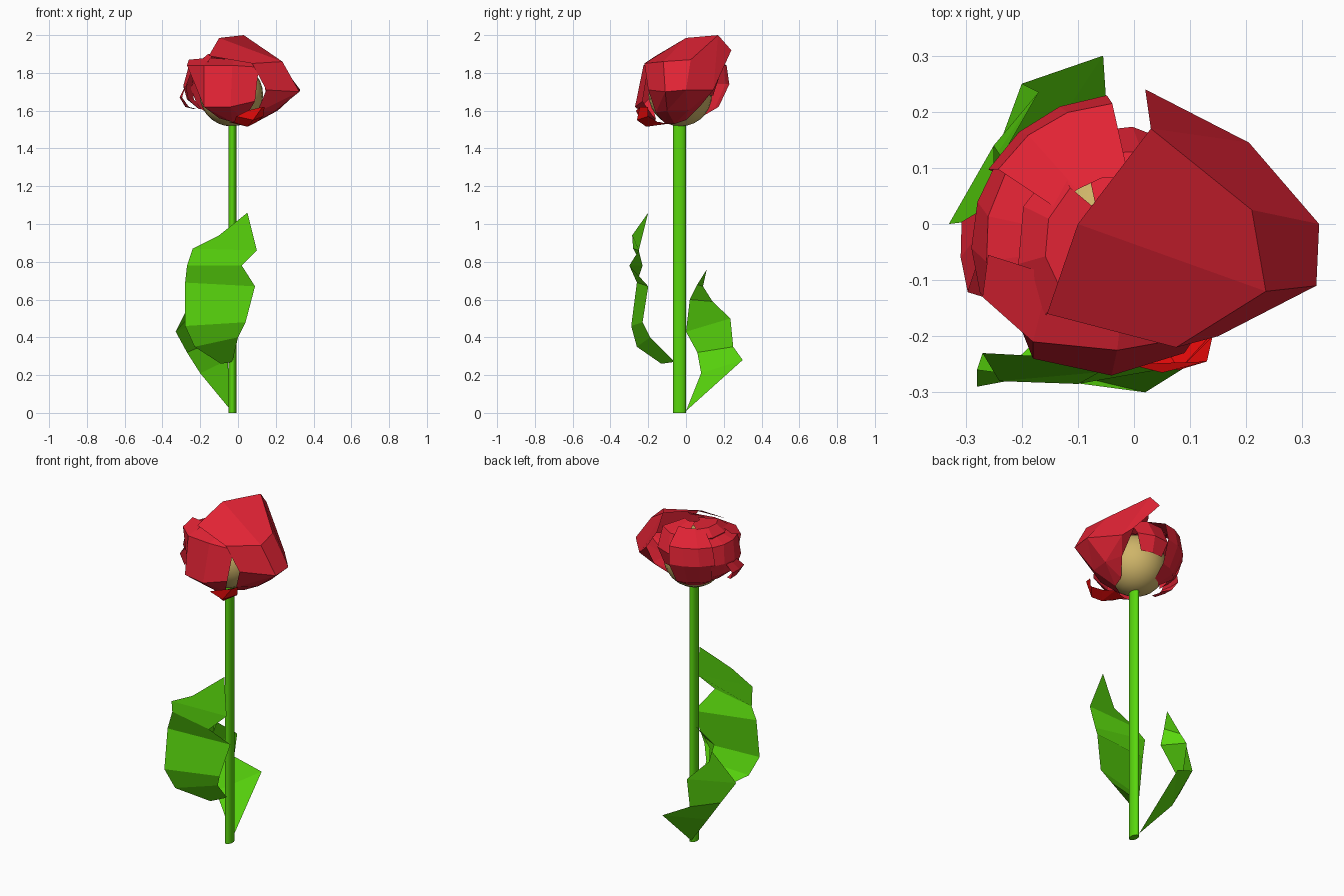
import bpy, math

C = (-0.03, -0.035)  # stem axis


def material(name, rgb):
    m = bpy.data.materials.new(name)
    m.diffuse_color = (*rgb, 1)
    return m


GREEN = material("leaf green", (0.10, 0.68, 0.004))
RED = material("petal red", (0.76, 0.017, 0.035))
BRIGHT = material("bright red", (0.85, 0.003, 0.003))
TAN = material("tan", (0.62, 0.46, 0.14))


def sheet(name, rows, mat):
    """Faceted sheet stitched between rows of points; rows may differ in length."""
    verts, faces, start = [], [], []
    for r in rows:
        start.append(len(verts))
        verts += r
    for k in range(len(rows) - 1):
        i, j, n, m = 0, 0, len(rows[k]) - 1, len(rows[k + 1]) - 1
        a, b = start[k], start[k + 1]
        while i < n or j < m:
            if n == m:
                faces.append((a + i, a + i + 1, b + j + 1, b + j))
                i, j = i + 1, j + 1
            elif j == m or (i < n and (i + 1) * m <= (j + 1) * n):
                faces.append((a + i, a + i + 1, b + j))
                i += 1
            else:
                faces.append((a + i, b + j + 1, b + j))
                j += 1
    me = bpy.data.meshes.new(name)
    me.from_pydata(verts, [], faces)
    me.materials.append(mat)
    ob = bpy.data.objects.new(name, me)
    bpy.context.collection.objects.link(ob)
    return ob


def petal(name, rows, cols=3, mat=RED):
    """Cupped petal: each row is (radius, height, start angle, end angle)."""
    pts = []
    for r, z, a0, a1 in rows:
        line = []
        for c in range(cols + 1):
            a = math.radians(a0 + (a1 - a0) * c / cols)
            line.append((C[0] + r * math.cos(a), C[1] + r * math.sin(a), z))
        pts.append(line)
    return sheet(name, pts, mat)


# stem
bpy.ops.mesh.primitive_cylinder_add(vertices=16, radius=1, depth=1.56, location=(*C, 0.78))
stem = bpy.context.object
stem.name = "stem"
stem.scale = (0.021, 0.034, 1)
stem.data.materials.append(GREEN)
bpy.ops.object.shade_smooth_by_angle()

# round flower base
bpy.ops.mesh.primitive_uv_sphere_add(segments=24, ring_count=14, radius=0.168, location=(-0.035, -0.03, 1.685))
bulb = bpy.context.object
bulb.name = "flower_base"
bulb.data.materials.append(TAN)
bpy.ops.object.shade_smooth_by_angle()

# leaves
sheet("front_leaf", [
    [(-0.09, -0.13, 0.26), (-0.03, -0.06, 0.27)],
    [(-0.23, -0.26, 0.35), (0.0, -0.19, 0.40)],
    [(-0.28, -0.29, 0.46), (0.04, -0.23, 0.48)],
    [(-0.28, -0.26, 0.69), (0.09, -0.20, 0.67)],
    [(-0.27, -0.23, 0.78), (0.02, -0.30, 0.78)],
    [(-0.24, -0.28, 0.87), (0.10, -0.25, 0.86)],
    [(-0.10, -0.285, 0.94), (0.05, -0.20, 1.06)]], GREEN)
sheet("back_leaf", [
    [(-0.035, 0.0, 0.01)],
    [(-0.20, 0.08, 0.21), (-0.055, 0.30, 0.28)],
    [(-0.27, 0.06, 0.32), (-0.20, 0.25, 0.35)],
    [(-0.33, 0.0, 0.43), (-0.17, 0.235, 0.50)],
    [(-0.17, 0.02, 0.60), (-0.25, 0.14, 0.59)],
    [(-0.16, 0.06, 0.68), (-0.25, 0.09, 0.67)],
    [(-0.14, 0.11, 0.76)]], GREEN)

# large petal folding over the top from the right
sheet("large_petal", [
    [(0.0, -0.11, 1.53), (0.08, -0.06, 1.53), (0.09, 0.0, 1.55)],
    [(0.10, -0.16, 1.59), (0.20, -0.10, 1.60), (0.21, 0.01, 1.60), (0.15, 0.08, 1.63)],
    [(0.15, -0.20, 1.71), (0.325, -0.11, 1.70), (0.33, 0.0, 1.71), (0.205, 0.145, 1.71), (0.14, 0.17, 1.77)],
    [(0.075, -0.22, 1.85), (0.235, -0.12, 1.86), (0.21, 0.025, 1.87), (0.03, 0.17, 2.0), (0.02, 0.24, 1.92)]], RED)
sheet("large_petal_top", [
    [(0.075, -0.22, 1.85), (0.235, -0.12, 1.86), (0.21, 0.025, 1.87)],
    [(-0.155, -0.16, 1.89), (-0.10, 0.0, 1.985), (0.03, 0.17, 2.0)]], RED)

# front petal
sheet("front_petal", [
    [(-0.10, -0.16, 1.56), (-0.03, -0.17, 1.54), (0.03, -0.16, 1.55)],
    [(-0.20, -0.19, 1.67), (-0.18, -0.24, 1.62), (-0.04, -0.27, 1.62), (0.09, -0.23, 1.65)],
    [(-0.27, -0.13, 1.84), (-0.18, -0.21, 1.84), (-0.03, -0.225, 1.84), (0.11, -0.20, 1.83)],
    [(-0.26, -0.055, 1.87), (-0.15, -0.09, 1.88), (-0.02, -0.14, 1.87), (0.10, -0.16, 1.86)]], RED)

# cupped petals on the left and back
petal("left_petal", [(0.18, 1.61, 155, 185), (0.24, 1.66, 148, 195), (0.26, 1.73, 145, 200),
                     (0.235, 1.83, 148, 208), (0.12, 1.875, 150, 205)])
petal("back_petal", [(0.13, 1.57, 110, 145), (0.21, 1.62, 98, 150), (0.265, 1.74, 94, 150),
                     (0.25, 1.84, 92, 148), (0.12, 1.90, 80, 150)])
petal("inner_back_petal", [(0.18, 1.68, 62, 105), (0.21, 1.77, 55, 110), (0.17, 1.87, 40, 110), (0.05, 1.91, 40, 130)], 2)
petal("inner_left_petal", [(0.15, 1.78, 120, 230), (0.18, 1.86, 125, 225), (0.13, 1.90, 130, 220), (0.03, 1.90, 90, 270)])

# small curled petals near the base
petal("left_curl", [(0.21, 1.61, 182, 203), (0.25, 1.62, 176, 203), (0.28, 1.67, 172, 198), (0.245, 1.74, 165, 185)], 2)
sheet("bright_curl", [
    [(-0.05, -0.14, 1.54), (0.05, -0.10, 1.53)],
    [(-0.02, -0.20, 1.54), (0.05, -0.21, 1.515), (0.10, -0.15, 1.54)],
    [(-0.01, -0.25, 1.57), (0.08, -0.26, 1.55), (0.135, -0.20, 1.57)],
    [(0.05, -0.265, 1.60), (0.13, -0.245, 1.62), (0.14, -0.20, 1.62)]], BRIGHT)
